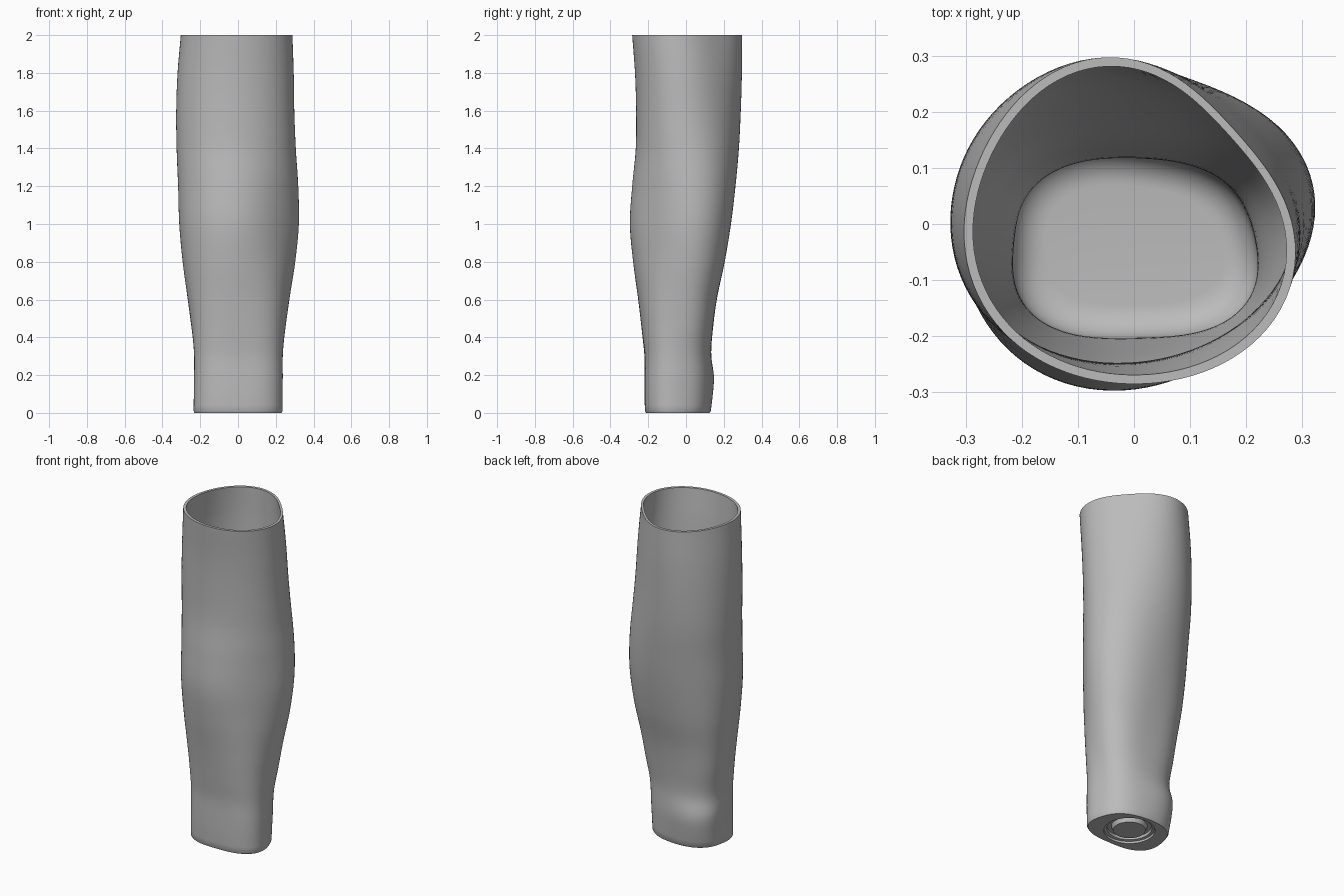
import bpy
import bmesh
from math import sin, cos, pi

SIDES = 96
WALL = 0.016
FLOOR = 0.08

# Outline by height: z, x min, x max, y min, y max
EXTENTS = [
    (0.0, -.235, .235, -.217, .13),
    (0.1, -.234, .236, -.22, .142),
    (0.19, -.233, .237, -.22, .148),
    (0.3, -.232, .237, -.22, .134),
    (0.4, -.24, .245, -.23, .138),
    (0.6, -.266, .272, -.253, .163),
    (0.8, -.293, .303, -.28, .205),
    (1.0, -.311, .322, -.297, .238),
    (1.2, -.317, .319, -.285, .262),
    (1.4, -.325, .306, -.266, .28),
    (1.6, -.327, .298, -.264, .29),
    (1.8, -.32, .295, -.27, .296),
    (2.0, -.303, .288, -.285, .297),
]

# Fullness of the four corners by height: z, back left, back right, front right, front left
CORNERS = [
    (0.0, 1.0, 1.06, 1.12, 1.12),
    (0.19, 1.0, 1.14, 1.12, 1.12),
    (0.3, 1.04, 1.08, 1.12, 1.1),
    (0.5, 1.1, 1.1, 1.08, 1.04),
    (1.0, 1.1, 1.04, 1.03, 0.9),
    (1.5, 0.96, 1.02, 1.03, 1.0),
    (2.0, 0.86, 1.0, 1.02, 1.07),
]


def sample(table, z):
    """Smooth interpolation of the rows of a table at height z."""
    last = len(table) - 1
    i = 0
    while i < last - 1 and z > table[i + 1][0]:
        i += 1

    def slope(k, column):
        low, high = table[max(k - 1, 0)], table[min(k + 1, last)]
        return (high[column] - low[column]) / (high[0] - low[0])

    start, end = table[i], table[i + 1]
    span = end[0] - start[0]
    t = (z - start[0]) / span
    ease = t * t * (3 - 2 * t)
    values = []
    for c in range(1, len(start)):
        value = start[c] + (end[c] - start[c]) * ease
        value += span * slope(i, c) * t * (1 - t) ** 2
        value -= span * slope(i + 1, c) * t * t * (1 - t)
        values.append(value)
    return values


def section(z, inset=0.0, height=None):
    """Closed outline of the sleeve at height z, moved inwards by inset."""
    x0, x1, y0, y1 = sample(EXTENTS, z)
    corners = sample(CORNERS, z)
    radii = []
    for corner in corners:
        radii += [1.0, corner]
    unit = []
    for s in range(SIDES):
        angle = 2 * pi * s / SIDES
        r = 0
        for k, radius in enumerate(radii):
            d = angle - k * pi / 4
            r += radius * (1 + 2 * cos(d) + 2 * cos(2 * d) + 2 * cos(3 * d) + cos(4 * d)) / 8
        unit.append((r * cos(angle), r * sin(angle)))
    us, vs = [p[0] for p in unit], [p[1] for p in unit]

    def fit(value, values, low, high):
        t = (value - min(values)) / (max(values) - min(values))
        return low + inset + t * (high - low - 2 * inset)

    top = z if height is None else height
    return [(fit(u, us, x0, x1), fit(v, vs, y0, y1), top) for u, v in unit]


def circle(radius, z):
    """Ring of the round mount under the base."""
    return [(radius * cos(2 * pi * s / SIDES), radius * sin(2 * pi * s / SIDES) - 0.04, z)
            for s in range(SIDES)]


def loft(name, rings, material):
    """Skin a chain of rings and close both ends."""
    bm = bmesh.new()
    loops = [[bm.verts.new(p) for p in ring] for ring in rings]
    for low, high in zip(loops, loops[1:]):
        for s in range(SIDES):
            n = (s + 1) % SIDES
            bm.faces.new((low[s], low[n], high[n], high[s]))
    bm.faces.new(loops[0][::-1])
    bm.faces.new(loops[-1])
    bmesh.ops.recalc_face_normals(bm, faces=bm.faces)
    mesh = bpy.data.meshes.new(name)
    bm.to_mesh(mesh)
    bm.free()
    mesh.materials.append(material)
    obj = bpy.data.objects.new(name, mesh)
    bpy.context.collection.objects.link(obj)
    bpy.ops.object.select_all(action='DESELECT')
    obj.select_set(True)
    bpy.context.view_layer.objects.active = obj
    bpy.ops.object.shade_smooth_by_angle(angle=pi / 6)
    return obj


cube = bpy.data.objects.get("Cube")
if cube:
    bpy.data.objects.remove(cube)

grey = bpy.data.materials.new("plain grey")
grey.use_nodes = True
grey.diffuse_color = (0.5, 0.5, 0.5, 1)
grey.node_tree.nodes["Principled BSDF"].inputs["Base Color"].default_value = grey.diffuse_color

# Round mount: flush disc inside a ring groove
rings = [circle(0.09, 0.004), circle(0.1, 0.03), circle(0.122, 0.03),
         circle(0.125, 0.015), circle(0.14, 0.012), circle(0.142, 0.0)]

# Outer wall from the bevelled base to the rim
rings += [section(0, 0.005), section(0.01)]
STEPS = 64
rings += [section(0.01 + 1.99 * i / STEPS) for i in range(1, STEPS + 1)]

# Inner wall down to the rounded floor
FILLET = 0.06
base = FLOOR + FILLET
rings += [section(2 - (2 - base) * i / STEPS, WALL) for i in range(STEPS + 1)]
for i in range(1, 9):
    a = pi / 2 * i / 8
    rings.append(section(base, WALL + FILLET * (1 - cos(a)), base - FILLET * sin(a)))

loft("limb_sleeve", rings, grey)
